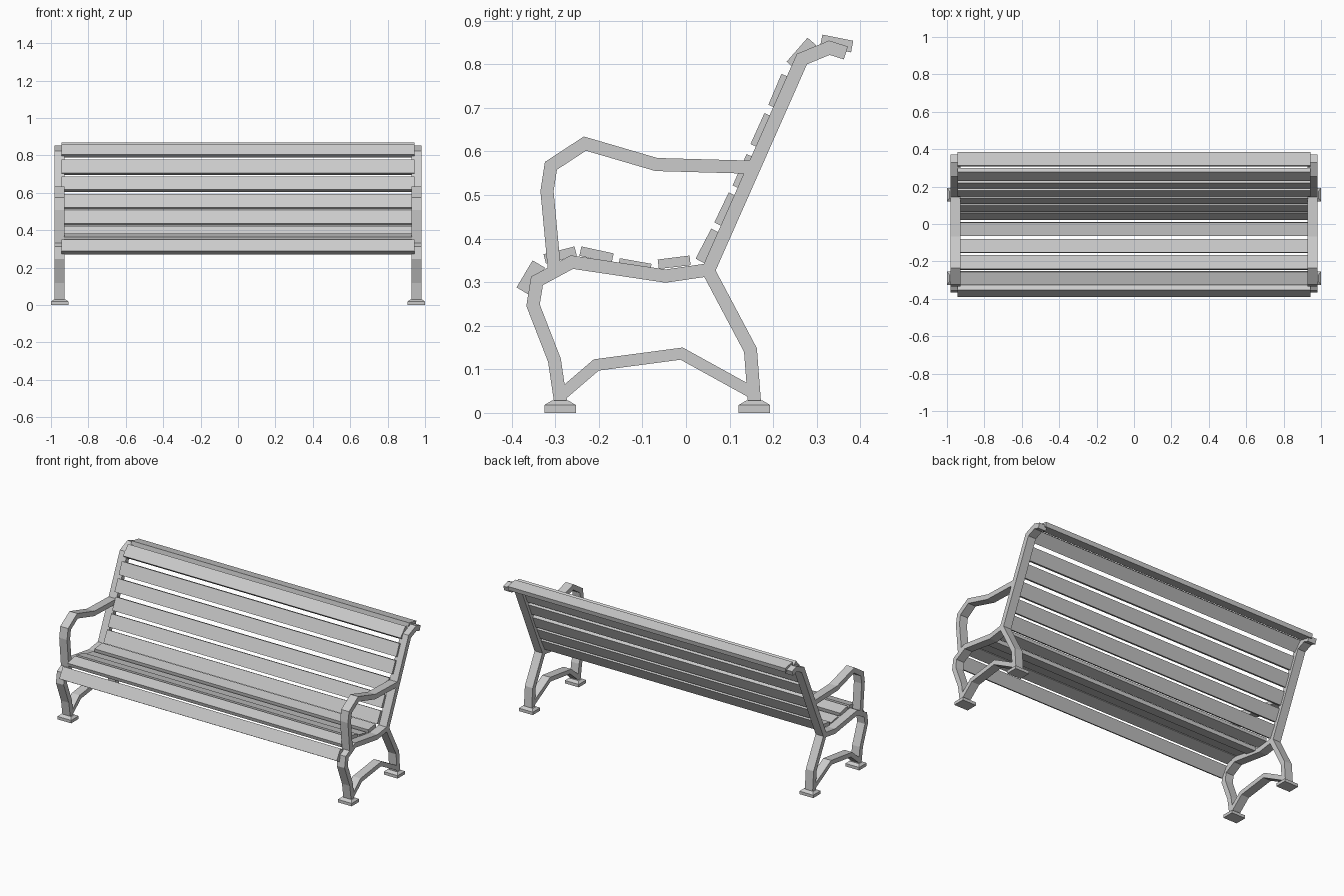
import bpy, bmesh
from mathutils import Vector

cube = bpy.data.objects.get("Cube")
if cube:
    bpy.data.objects.remove(cube)

grey = bpy.data.materials.new("plain grey")
grey.use_nodes = True
COLOUR = (0.6, 0.6, 0.6, 1)
grey.diffuse_color = COLOUR
grey.node_tree.nodes["Principled BSDF"].inputs["Base Color"].default_value = COLOUR


def finish(name, bm):
    bmesh.ops.recalc_face_normals(bm, faces=bm.faces)
    mesh = bpy.data.meshes.new(name)
    bm.to_mesh(mesh)
    bm.free()
    mesh.materials.append(grey)
    obj = bpy.data.objects.new(name, mesh)
    bpy.context.collection.objects.link(obj)
    return obj


def skin(bm, rings):
    """Join a row of four-cornered rings into one closed bar."""
    loops = [[bm.verts.new(p) for p in ring] for ring in rings]
    for a, b in zip(loops, loops[1:]):
        for i in range(4):
            j = (i + 1) % 4
            bm.faces.new((a[i], a[j], b[j], b[i]))
    bm.faces.new(loops[0])
    bm.faces.new(loops[-1])


def bar(name, side, path, width=0.03):
    """Flat iron bar following a (y, z) path with mitred corners."""
    pts = [Vector(p) for p in path]
    dirs = [(b - a).normalized() for a, b in zip(pts, pts[1:])]
    inner, outer = side * 0.928, side * 0.981
    rings = []
    for i, p in enumerate(pts):
        d0, d1 = dirs[max(i - 1, 0)], dirs[min(i, len(dirs) - 1)]
        n0, n1 = Vector((-d0.y, d0.x)), Vector((-d1.y, d1.x))
        mitre = (n0 + n1).normalized()
        off = mitre * (width / 2 / mitre.dot(n1))
        a, b = p + off, p - off
        rings.append([(inner, *a), (outer, *a), (outer, *b), (inner, *b)])
    bm = bmesh.new()
    skin(bm, rings)
    return finish(name, bm)


def foot(name, side, y):
    """Square pad with a sloped top."""
    x = side * 0.953
    rings = []
    for hx, hy, z in ((0.047, 0.036, 0), (0.047, 0.036, 0.018), (0.033, 0.018, 0.029)):
        rings.append([(x - hx, y - hy, z), (x + hx, y - hy, z),
                      (x + hx, y + hy, z), (x - hx, y + hy, z)])
    bm = bmesh.new()
    skin(bm, rings)
    return finish(name, bm)


def slat(name, start, end, half_length, thick):
    """Plank whose outer face runs from start to end in (y, z)."""
    a, b = Vector(start), Vector(end)
    d = (b - a).normalized()
    back = Vector((d.y, -d.x)) * thick
    profile = (a, b, b + back, a + back)
    bm = bmesh.new()
    skin(bm, [[(x, *p) for p in profile] for x in (-half_length, half_length)])
    return finish(name, bm)


# Iron end frames
for label, s in (("left", 1), ("right", -1)):
    bar(label + "_back_leg", s, [(0.157, 0.027), (0.148, 0.144), (0.051, 0.327)])
    bar(label + "_back_post", s,
        [(0.045, 0.313), (0.266, 0.812), (0.329, 0.838), (0.367, 0.826)], 0.031)
    bar(label + "_front_leg_and_seat_rail", s,
        [(-0.288, 0.027), (-0.302, 0.121), (-0.351, 0.247), (-0.342, 0.303),
         (-0.262, 0.346), (-0.047, 0.314), (0.05, 0.328)])
    bar(label + "_armrest", s,
        [(-0.302, 0.328), (-0.319, 0.509), (-0.31, 0.567), (-0.232, 0.618),
         (-0.068, 0.57), (0.145, 0.564)])
    bar(label + "_stretcher", s,
        [(-0.29, 0.038), (-0.206, 0.11), (-0.01, 0.136), (0.155, 0.045)], 0.027)
    foot(label + "_front_foot", s, -0.289)
    foot(label + "_back_foot", s, 0.157)

# Slats resting on the frames
LONG, SHORT = 0.943, 0.93
slat("front_slat", (-0.389, 0.288), (-0.352, 0.35), LONG, 0.033)
seat = [((-0.327, 0.364), (-0.256, 0.382)), ((-0.24, 0.382), (-0.166, 0.366)),
        ((-0.152, 0.355), (-0.079, 0.342)), ((-0.065, 0.352), (0.008, 0.361))]
for i, (a, b) in enumerate(seat):
    slat(f"seat_slat_{i + 1}", a, b, SHORT, 0.022)

back = [((0.022, 0.354), (0.058, 0.423), SHORT), ((0.065, 0.437), (0.098, 0.506), SHORT),
        ((0.107, 0.522), (0.139, 0.594), SHORT), ((0.148, 0.617), (0.18, 0.688), LONG),
        ((0.189, 0.707), (0.219, 0.778), LONG), ((0.231, 0.806), (0.279, 0.861), LONG)]
for i, (a, b, half) in enumerate(back):
    slat(f"back_slat_{i + 1}", a, b, half, 0.027)
slat("top_slat", (0.313, 0.868), (0.384, 0.854), LONG, 0.027)
